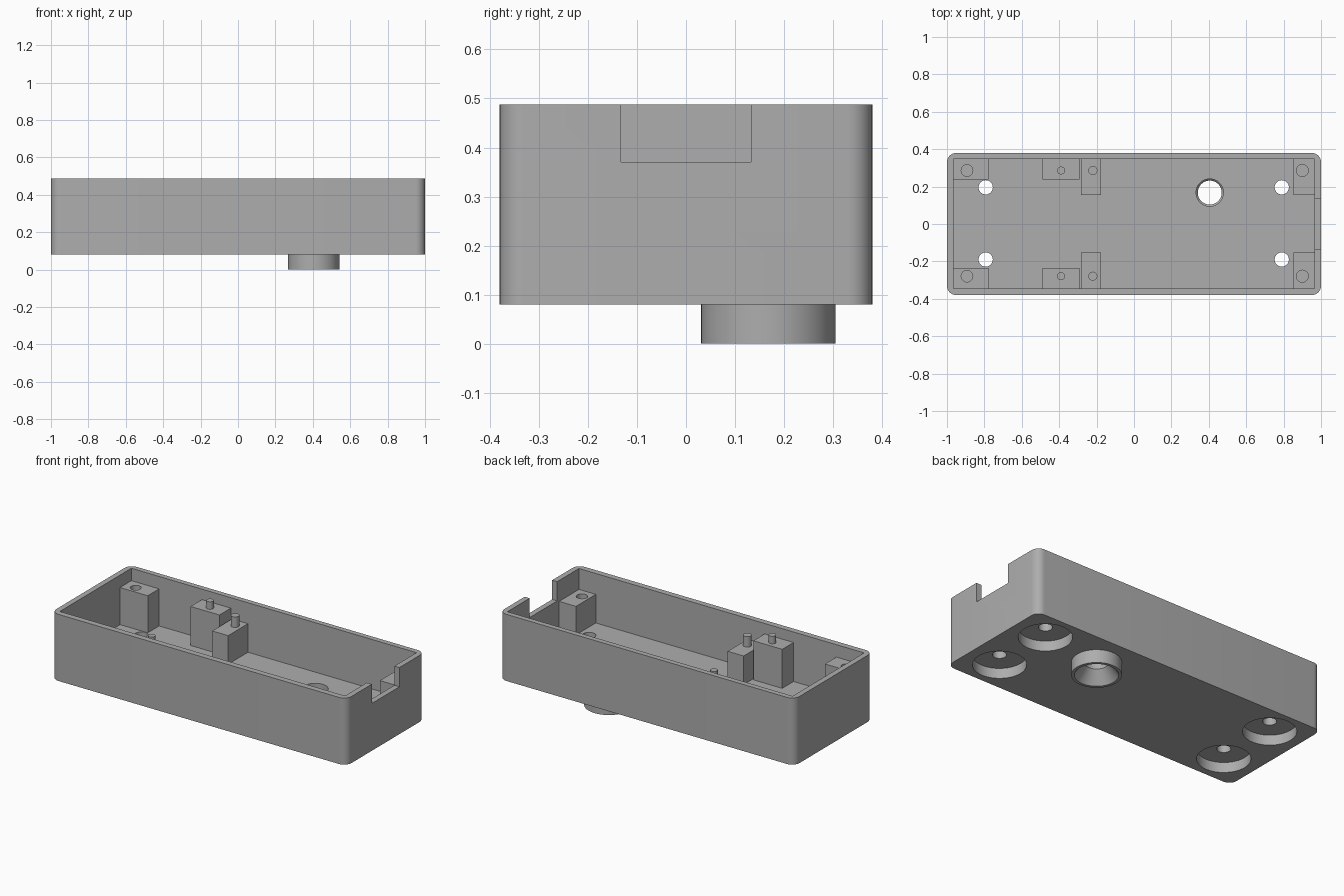
import bpy, bmesh, math

if "Cube" in bpy.data.objects:
    bpy.data.objects.remove(bpy.data.objects["Cube"])

grey = bpy.data.materials.new("plain grey")
grey.diffuse_color = (0.42, 0.42, 0.42, 1)
grey.use_nodes = True
grey.node_tree.nodes["Principled BSDF"].inputs["Base Color"].default_value = grey.diffuse_color

BOTTOM, FLOOR, TOP = 0.08, 0.185, 0.488


def finish(name, bm):
    bmesh.ops.recalc_face_normals(bm, faces=bm.faces)
    me = bpy.data.meshes.new(name)
    bm.to_mesh(me)
    bm.free()
    me.materials.append(grey)
    ob = bpy.data.objects.new(name, me)
    bpy.context.collection.objects.link(ob)
    return ob


def box(name, x0, x1, y0, y1, z0, z1, corner=0):
    bm = bmesh.new()
    bmesh.ops.create_cube(bm, size=1)
    for v in bm.verts:
        v.co = ((x0 + x1) / 2 + v.co.x * (x1 - x0),
                (y0 + y1) / 2 + v.co.y * (y1 - y0),
                (z0 + z1) / 2 + v.co.z * (z1 - z0))
    if corner:
        upright = [e for e in bm.edges
                   if abs(e.verts[0].co.z - e.verts[1].co.z) > 0.01]
        bmesh.ops.bevel(bm, geom=upright, offset=corner, segments=8,
                        profile=0.5, affect='EDGES')
    return finish(name, bm)


def turned(name, x, y, profile, n=48):
    """Closed solid turned about a vertical axis from (radius, z) pairs."""
    bm = bmesh.new()
    rings = [[bm.verts.new((x + r * math.cos(2 * math.pi * i / n),
                            y + r * math.sin(2 * math.pi * i / n), z))
              for i in range(n)] for r, z in profile]
    for a, b in zip(rings, rings[1:]):
        for i in range(n):
            j = (i + 1) % n
            bm.faces.new((a[i], a[j], b[j], b[i]))
    bm.faces.new(rings[0])
    bm.faces.new(rings[-1])
    return finish(name, bm)


def combine(ob, other, operation):
    mod = ob.modifiers.new("combine", 'BOOLEAN')
    mod.operation, mod.solver, mod.object = operation, 'EXACT', other
    bpy.context.view_layer.objects.active = ob
    bpy.ops.object.modifier_apply(modifier=mod.name)
    bpy.data.objects.remove(other)


def smooth(ob):
    bpy.ops.object.select_all(action='DESELECT')
    ob.select_set(True)
    bpy.context.view_layer.objects.active = ob
    bpy.ops.object.shade_smooth_by_angle(angle=math.radians(30))


# Tray: rounded shell, sharp-cornered cavity, boss underneath
tray = box("tray", -1, 1, -0.38, 0.38, BOTTOM, TOP, 0.05)
combine(tray, box("cavity", -0.966, 0.966, -0.344, 0.348, FLOOR, 0.6), 'DIFFERENCE')
combine(tray, turned("boss", 0.405, 0.168, [(0.137, 0), (0.137, 0.1)], 64), 'UNION')

# Flared bore through the boss and floor
combine(tray, turned("bore", 0.405, 0.168,
                     [(0.127, -0.01), (0.12, 0.0), (0.064, 0.075), (0.064, 0.14),
                      (0.073, 0.15), (0.073, 0.25)], 64), 'DIFFERENCE')

# Cable notch in the right wall
combine(tray, box("notch", 0.94, 1.1, -0.133, 0.133, 0.37, 0.6), 'DIFFERENCE')

# Four foot recesses with through holes
for x in (-0.793, 0.79):
    for y in (-0.19, 0.196):
        combine(tray, turned("foot_recess", x, y,
                             [(0.147, 0.0), (0.147, 0.142), (0.038, 0.142),
                              (0.038, 0.3)]), 'DIFFERENCE')
smooth(tray)

# Posts along the front and back walls: screw posts and pegged supports
# (name, x0, x1, depth from wall, top, centre x, hole radius, peg radius, peg top)
POSTS = [
    ("left_screw_post", -0.966, -0.778, 0.11, 0.412, -0.893, 0.031, 0, 0),
    ("support_post", -0.488, -0.292, 0.11, 0.424, -0.39, 0, 0.021, 0.47),
    ("small_support_post", -0.284, -0.176, 0.192, 0.36, -0.22, 0, 0.024, 0.424),
    ("right_screw_post", 0.852, 0.966, 0.192, 0.36, 0.9, 0.032, 0, 0),
]
for side, wall, cy, inward in (("front", -0.344, -0.279, 1), ("back", 0.348, 0.286, -1)):
    for name, x0, x1, depth, top, cx, hole, peg, peg_top in POSTS:
        y0, y1 = sorted((wall, wall + inward * depth))
        post = box(f"{side}_{name}", x0, x1, y0, y1, FLOOR, top)
        if hole:
            combine(post, turned("hole", cx, cy, [(hole, top - 0.15), (hole, 0.6)], 32),
                    'DIFFERENCE')
        if peg:
            combine(post, turned("peg", cx, cy, [(peg, top - 0.02), (peg, peg_top)], 32),
                    'UNION')
        smooth(post)
